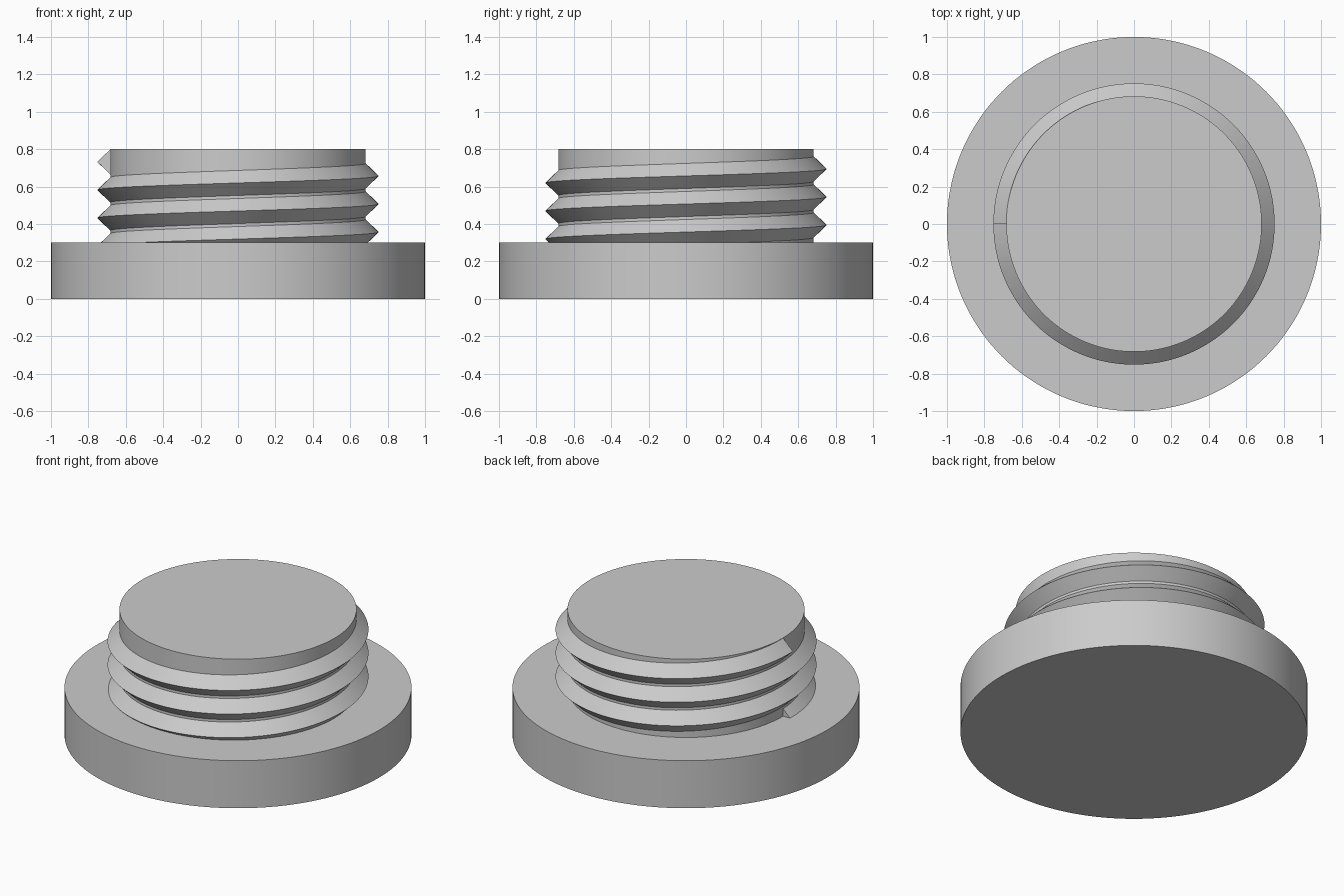
import bpy, bmesh, math
from mathutils import Vector

cube = bpy.data.objects.get("Cube")
if cube:
    bpy.data.objects.remove(cube, do_unlink=True)

SEGMENTS = 144       # sides around each round part
BASE_TOP = 0.302
TOP = 0.8
CORE_R = 0.683
CREST_R = 0.752
PITCH = 0.15
TURNS = 3
HALF = 0.067         # half height of the thread at its root
START_Z = 0.732 - PITCH * TURNS

grey = bpy.data.materials.new("plain grey")
grey.use_nodes = True
colour = (0.6, 0.6, 0.6, 1)
grey.diffuse_color = colour
grey.node_tree.nodes["Principled BSDF"].inputs["Base Color"].default_value = colour


def finish(obj):
    obj.data.materials.append(grey)
    bpy.ops.object.select_all(action="DESELECT")
    obj.select_set(True)
    bpy.context.view_layer.objects.active = obj
    bpy.ops.object.shade_smooth_by_angle(angle=math.radians(30))


def disc(name, radius, z0, z1):
    bpy.ops.mesh.primitive_cylinder_add(
        vertices=SEGMENTS, radius=radius, depth=z1 - z0, location=(0, 0, (z0 + z1) / 2))
    obj = bpy.context.object
    obj.name = name
    finish(obj)


# Wide flat head and the plain core of the plug
disc("head", 1.0, 0, BASE_TOP)
disc("core", CORE_R, BASE_TOP - 0.05, TOP)

# Right-handed V thread, swept up a helix from the -x side
section = [(CORE_R - 0.03, -HALF), (CORE_R, -HALF), (CREST_R, 0),
           (CORE_R, HALF), (CORE_R - 0.03, HALF)]
bm = bmesh.new()
rings = []
for i in range(SEGMENTS * TURNS + 1):
    turn = i / SEGMENTS
    a = math.pi + 2 * math.pi * turn
    z = START_Z + PITCH * turn
    rings.append([bm.verts.new(Vector((r * math.cos(a), r * math.sin(a), z + dz)))
                  for r, dz in section])
for lower, upper in zip(rings, rings[1:]):
    for k in range(len(section)):
        n = (k + 1) % len(section)
        bm.faces.new((lower[k], upper[k], upper[n], lower[n]))
# Flat cut ends of the thread
bm.faces.new(rings[0])
bm.faces.new(rings[-1][::-1])
bmesh.ops.recalc_face_normals(bm, faces=bm.faces)
mesh = bpy.data.meshes.new("thread")
bm.to_mesh(mesh)
bm.free()
thread = bpy.data.objects.new("thread", mesh)
bpy.context.collection.objects.link(thread)
finish(thread)
